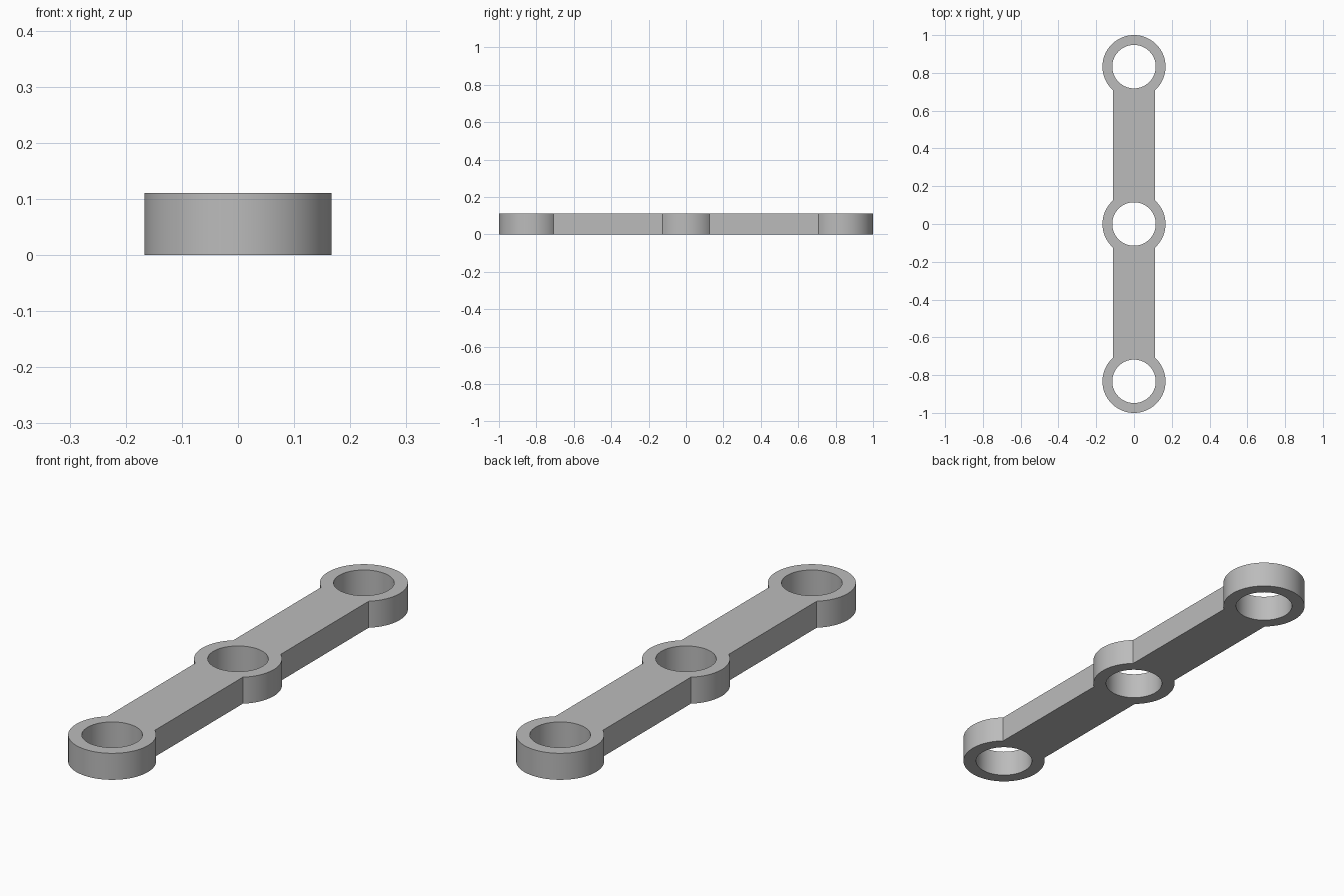
import bpy
import bmesh
from math import asin, cos, sin, pi, radians

cube = bpy.data.objects.get("Cube")
if cube:
    bpy.data.objects.remove(cube, do_unlink=True)

RING_RADIUS = 0.167
HOLE_RADIUS = 0.115
BAR_HALF_WIDTH = 0.11
THICKNESS = 0.111
RING_Y = 1 - RING_RADIUS
NECK = asin(BAR_HALF_WIDTH / RING_RADIUS)  # angle from the y axis where bar meets ring


def arc(center_y, radius, start, end, steps):
    """Points along an arc around (0, center_y), both ends included."""
    return [(radius * cos(start + (end - start) * i / steps),
             center_y + radius * sin(start + (end - start) * i / steps), 0)
            for i in range(steps + 1)]


def add_loop(bm, points):
    verts = [bm.verts.new(p) for p in points]
    for a, b in zip(verts, verts[1:] + verts[:1]):
        bm.edges.new((a, b))


# Outer outline: end ring, middle bulge, end ring, middle bulge
outline = []
for turn in (0, pi):
    sign = 1 if turn == 0 else -1
    outline += arc(0, RING_RADIUS, turn - pi / 2 + NECK, turn + pi / 2 - NECK, 32)
    outline += arc(sign * RING_Y, RING_RADIUS, turn - pi / 2 + NECK,
                   turn + 3 * pi / 2 - NECK, 72)

bm = bmesh.new()
add_loop(bm, outline)

# Three round holes
for y in (-RING_Y, 0, RING_Y):
    add_loop(bm, arc(y, HOLE_RADIUS, 0, 2 * pi, 64)[:-1])

# Fill the flat plate and give it thickness
bmesh.ops.triangle_fill(bm, use_beauty=True, use_dissolve=False, edges=bm.edges[:])
extruded = bmesh.ops.extrude_face_region(bm, geom=bm.faces[:], use_keep_orig=True)
top_verts = [g for g in extruded["geom"] if isinstance(g, bmesh.types.BMVert)]
bmesh.ops.translate(bm, verts=top_verts, vec=(0, 0, THICKNESS))
bmesh.ops.recalc_face_normals(bm, faces=bm.faces[:])

mesh = bpy.data.meshes.new("three_hole_link")
bm.to_mesh(mesh)
bm.free()
link = bpy.data.objects.new("three_hole_link", mesh)
bpy.context.collection.objects.link(link)

# Plain grey material
grey = bpy.data.materials.new("grey")
grey.use_nodes = True
color = (0.5, 0.5, 0.5, 1)
grey.diffuse_color = color
grey.node_tree.nodes["Principled BSDF"].inputs["Base Color"].default_value = color
mesh.materials.append(grey)

# Smooth round walls, sharp rims and necks
bpy.ops.object.select_all(action="DESELECT")
link.select_set(True)
bpy.context.view_layer.objects.active = link
bpy.ops.object.shade_smooth_by_angle(angle=radians(30))
